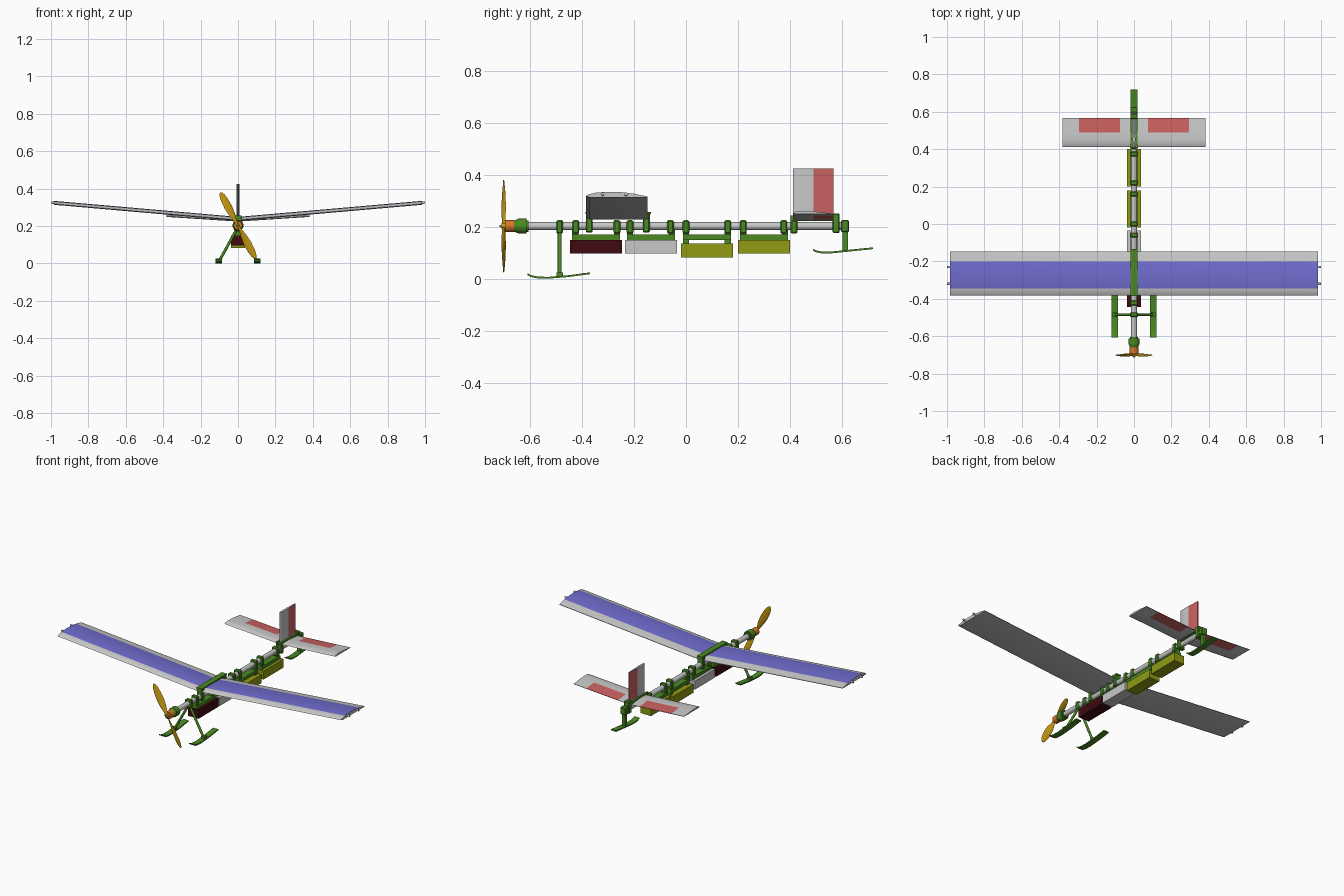
import bpy, bmesh, math
from mathutils import Vector

if "Cube" in bpy.data.objects:
    bpy.data.objects.remove(bpy.data.objects["Cube"])

def mat(name, r, g, b):
    m = bpy.data.materials.new(name)
    m.diffuse_color = (r, g, b, 1)
    m.use_nodes = True
    m.node_tree.nodes["Principled BSDF"].inputs["Base Color"].default_value = m.diffuse_color
    return m

GREY = mat("light_grey", .58, .58, .58)
GREEN = mat("green", .07, .25, .017)
BLUE = mat("blue", .16, .15, .61)
RED = mat("soft_red", .60, .12, .12)
MAROON = mat("maroon", .05, .003, .005)
OLIVE = mat("olive", .28, .33, .006)
GOLD = mat("gold", .58, .33, .006)
ORANGE = mat("orange", .72, .18, .02)

def finish(name, bm, mats, smooth=False):
    bmesh.ops.recalc_face_normals(bm, faces=bm.faces[:])
    me = bpy.data.meshes.new(name)
    bm.to_mesh(me)
    bm.free()
    for m in mats:
        me.materials.append(m)
    ob = bpy.data.objects.new(name, me)
    bpy.context.collection.objects.link(ob)
    if smooth:
        bpy.context.view_layer.objects.active = ob
        ob.select_set(True)
        bpy.ops.object.shade_smooth_by_angle(angle=math.radians(35))
        ob.select_set(False)
    return ob

def box(name, x, y, z, m, bevel=0):
    """Box from three (min, max) ranges."""
    bm = bmesh.new()
    bmesh.ops.create_cube(bm, size=1)
    for v in bm.verts:
        v.co = [r[0] + (c + .5) * (r[1] - r[0]) for r, c in zip((x, y, z), v.co)]
    ob = finish(name, bm, [m])
    if bevel:
        mod = ob.modifiers.new("chamfer", 'BEVEL')
        mod.width, mod.segments = bevel, 1
    return ob

def rod(name, a, b, r1, m, r2=None, n=24):
    """Cylinder or cone from point a to point b."""
    a, b = Vector(a), Vector(b)
    bm = bmesh.new()
    bmesh.ops.create_cone(bm, cap_ends=True, segments=n, radius1=r1,
                          radius2=r1 if r2 is None else r2, depth=(b - a).length)
    q = (b - a).to_track_quat('Z', 'Y')
    for v in bm.verts:
        v.co = q @ v.co + (a + b) / 2
    return finish(name, bm, [m], True)

def loft(name, profile, stations, place, mats, rule=None, smooth=True):
    """Sweep a closed profile through stations; place(u, v, s) gives a point."""
    bm = bmesh.new()
    rings = [[bm.verts.new(place(u, v, s)) for u, v in profile] for s in stations]
    n = len(profile)
    for p, q in zip(rings, rings[1:]):
        for i in range(n):
            bm.faces.new((p[i], p[(i + 1) % n], q[(i + 1) % n], q[i]))
    bm.faces.new(rings[0])
    bm.faces.new(rings[-1])
    bmesh.ops.recalc_face_normals(bm, faces=bm.faces[:])
    if rule:
        for f in bm.faces:
            f.material_index = rule(f.calc_center_median(), f.normal)
    return finish(name, bm, mats, smooth)

# fuselage tube
rod("fuselage_tube", (0, -.61, .203), (0, .6, .203), .0155, GREY)

# clamps around the tube
for i, y in enumerate((-.485, -.423, -.265, -.215, -.06, 0, .16, .22, .375, .415)):
    box(f"clamp_{i}", (-.021, .021), (y - .013, y + .013), (.174, .226), GREEN, .005)

# payload boxes and their rails
for name, y0, y1, top, m in (("front_box", -.445, -.245, .15, MAROON),
                             ("middle_box", -.235, -.035, .15, GREY),
                             ("battery_box_a", -.02, .18, .136, OLIVE),
                             ("battery_box_b", .2, .4, .15, OLIVE)):
    box(name, (-.037, .037), (y0, y1), (top - .053, top), m)
    box(name + "_rail", (-.02, .02), (y0 + .008, y1 - .008), (.15, .17), GREEN)
    for k, y in enumerate((y0 + .02, y1 - .02)):
        box(f"{name}_hanger_{k}", (-.014, .014), (y - .012, y + .012), (min(top, .15), .19), GREEN)

# main wing with dihedral, blue panel on top
wing = [(-.383, .005), (-.375, .011), (-.345, .018), (-.30, .021), (-.25, .020),
        (-.20, .014), (-.148, .003), (-.148, 0), (-.37, 0)]
loft("main_wing", wing, (-.983, 0, .983),
     lambda u, v, s: (s, u, .228 + v + abs(s) * .087), [GREY, BLUE],
     lambda c, n: int(n.z > .5 and -.345 < c.y < -.2))
for s in (-1, 1):
    for k, y in enumerate((-.32, -.23)):
        rod(f"wing_tip_peg_{k}_{s}", (s * .96, y, .322), (s, y, .326), .006, GREY, n=12)

# wing mount: posts and strap over the wing
for k, y in enumerate((-.371, -.152)):
    box(f"wing_post_{k}", (-.02, .02), (y - .013, y + .013), (.178, .256), GREEN, .004)
box("wing_strap", (-.018, .018), (-.385, -.135), (.249, .257), GREEN)

# tailplane with red elevators
tail = [(.412, .004), (.42, .009), (.45, .012), (.49, .010), (.567, .002), (.567, 0), (.49, 0), (.42, 0)]
loft("tailplane", tail, (-.383, -.295, -.075, 0, .075, .295, .383),
     lambda u, v, s: (s, u, .224 + v + abs(s) * .065), [GREY, RED],
     lambda c, n: int(c.y > .5 and .075 < abs(c.x) < .295))

# fin with red rudder
fin = [(.41, 0), (.418, .005), (.45, .007), (.49, .006), (.566, .002),
       (.566, -.002), (.49, -.006), (.45, -.007), (.418, -.005)]
loft("fin", fin, (.225, .245, .425), lambda u, v, s: (v, u, s), [GREY, RED],
     lambda c, n: int(c.y > .5 and c.z > .25 and n.z < .5))

# tail mount
box("tail_rear_post", (-.019, .019), (.562, .59), (.177, .251), GREEN, .004)
for s in (-1, 1):
    box(f"tail_strap_{s}", sorted((s * .007, s * .018)), (.402, .58), (.222, .243), GREEN)

# tail skid
PAD = [(-1, -.0035), (1, -.0035), (1, .0035), (-1, .0035)]
def ski(name, cx, half, path):
    loft(name, PAD, path, lambda u, v, s: (cx + u * half, s[0], s[1] + v), [GREEN])

box("tail_end_block", (-.02, .02), (.595, .626), (.18, .226), GREEN, .004)
box("tail_skid_strut", (-.01, .01), (.601, .621), (.105, .19), GREEN)
ski("tail_skid", 0, .018, [(.487, .112), (.50, .106), (.52, .102), (.56, .102), (.62, .108), (.718, .118)])

# front landing skis and struts
for s, side in ((-1, "left"), (1, "right")):
    ski(f"{side}_ski", s * .103, .018,
        [(-.608, .018), (-.595, .011), (-.57, .006), (-.53, .0045), (-.45, .011), (-.368, .022)])
    rod(f"{side}_gear_strut", (0, -.485, .195), (s * .1, -.485, .014), .0075, GREEN, n=12)
    box(f"{side}_ski_foot", (s * .103 - .012, s * .103 + .012), (-.497, -.473), (.008, .024), GREEN)

# motor and mount
rod("mount_sleeve", (0, -.605, .203), (0, -.618, .203), .022, GREEN)
rod("mount_body", (0, -.613, .203), (0, -.645, .203), .029, GREEN)
rod("mount_neck", (0, -.645, .203), (0, -.667, .203), .027, GREEN, .019)
rod("motor", (0, -.66, .203), (0, -.695, .203), .023, ORANGE)
rod("propeller_hub", (0, -.69, .203), (0, -.708, .203), .011, GOLD)
rod("spinner_tip", (0, -.706, .203), (0, -.717, .203), .006, GREY, .002)

# propeller blades: (radius, half chord, pitch in degrees)
oval = [(math.cos(a * math.pi / 5), math.sin(a * math.pi / 5)) for a in range(10)]
BLADE = [(0, .007, 40), (.03, .011, 38), (.07, .019, 27), (.11, .022, 20),
         (.15, .020, 15), (.18, .015, 12), (.195, .008, 11), (.2, .002, 10)]
for k in range(2):
    roll = math.radians(-28 + 180 * k)
    def blade_point(u, v, s):
        r, h, p = s
        p = math.radians(p)
        t = .003 if r < .18 else .0015
        x = u * h * math.cos(p) - v * t * math.sin(p)
        y = u * h * math.sin(p) + v * t * math.cos(p)
        return (x * math.cos(roll) + r * math.sin(roll), -.70 + y,
                .203 - x * math.sin(roll) + r * math.cos(roll))
    loft(f"propeller_blade_{k}", oval, BLADE, blade_point, [GOLD])
